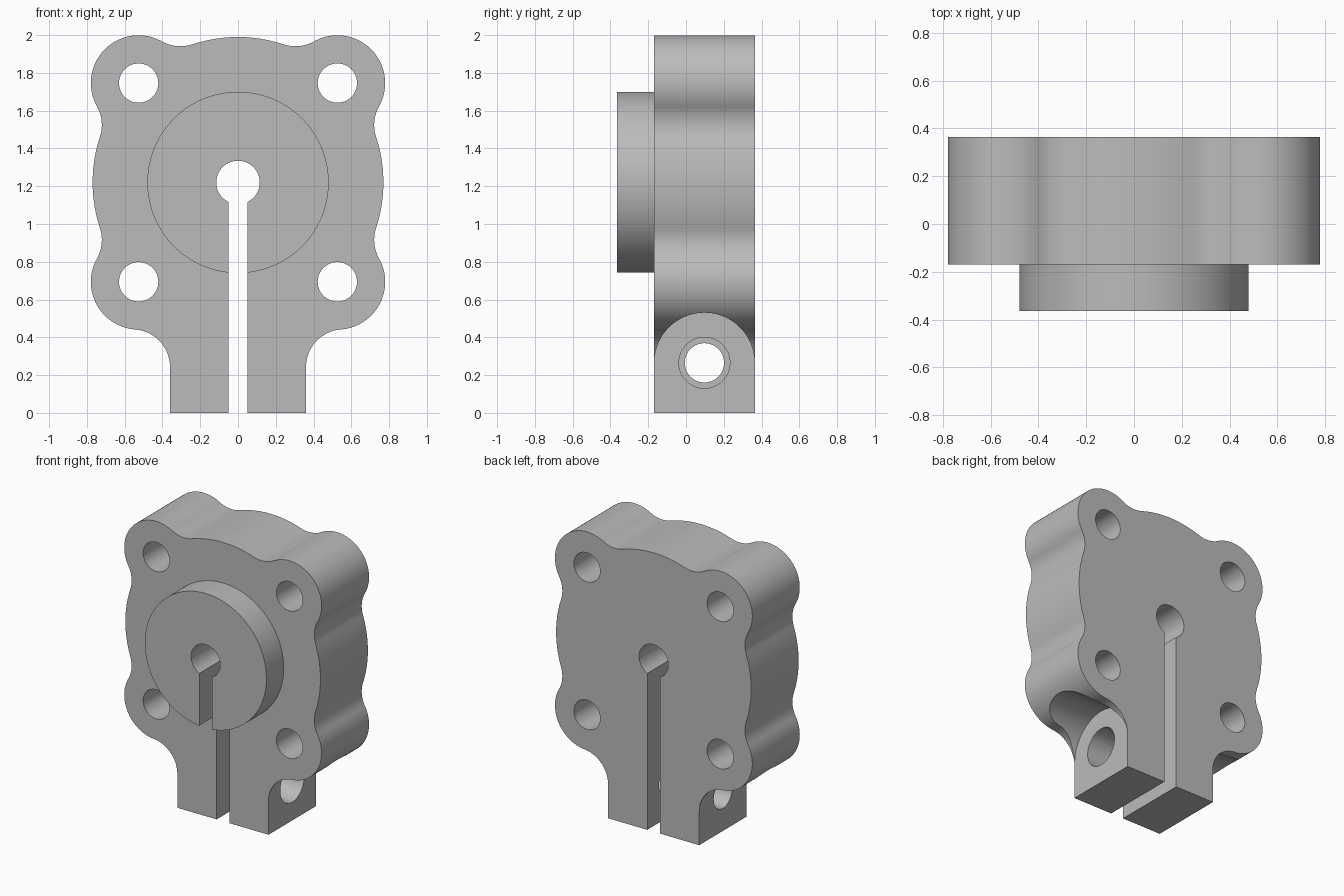
import bpy, bmesh, math
from mathutils import Vector, Matrix

cube = bpy.data.objects.get("Cube")
if cube:
    bpy.data.objects.remove(cube, do_unlink=True)

FRONT, BACK, BOSS_FRONT = -0.17, 0.365, -0.365
MID_Y = (FRONT + BACK) / 2
CENTRE = Vector((0, 1.22))
LOBE = 0.526          # bolt hole offset from the centre
LOBE_R, DISC_R, FILLET_R = 0.253, 0.77, 0.2
EAR_X, EAR_Z = 0.36, 0.265

metal = bpy.data.materials.new("light_grey_metal")
metal.use_nodes = True
GREY = (0.5, 0.5, 0.5, 1)
metal.diffuse_color = GREY
metal.node_tree.nodes["Principled BSDF"].inputs["Base Color"].default_value = GREY


def make_object(name, bm):
    bmesh.ops.recalc_face_normals(bm, faces=bm.faces)
    mesh = bpy.data.meshes.new(name)
    bm.to_mesh(mesh)
    bm.free()
    mesh.materials.append(metal)
    obj = bpy.data.objects.new(name, mesh)
    bpy.context.collection.objects.link(obj)
    return obj


def prism(name, outline, y0, y1):
    """Extrude an xz outline along y."""
    bm = bmesh.new()
    face = bm.faces.new([bm.verts.new((x, y0, z)) for x, z in outline])
    moved = bmesh.ops.extrude_face_region(bm, geom=[face])["geom"]
    bmesh.ops.translate(bm, vec=(0, y1 - y0, 0),
                        verts=[v for v in moved if isinstance(v, bmesh.types.BMVert)])
    return make_object(name, bm)


def cylinder(name, radius, start, end, sides=96):
    start, end = Vector(start), Vector(end)
    axis = end - start
    turn = axis.to_track_quat('Z', 'Y').to_matrix().to_4x4()
    bm = bmesh.new()
    bmesh.ops.create_cone(bm, cap_ends=True, segments=sides, radius1=radius,
                          radius2=radius, depth=axis.length,
                          matrix=Matrix.Translation((start + end) / 2) @ turn)
    return make_object(name, bm)


def combine(target, tool, operation):
    """Apply a boolean and discard the tool."""
    tool.hide_render = True
    mod = target.modifiers.new(tool.name, 'BOOLEAN')
    mod.operation, mod.solver, mod.object = operation, 'EXACT', tool
    bpy.context.view_layer.update()
    result = target.evaluated_get(bpy.context.evaluated_depsgraph_get())
    mesh = bpy.data.meshes.new_from_object(result)
    target.modifiers.clear()
    target.data = mesh
    bpy.data.objects.remove(tool, do_unlink=True)


def arc(centre, radius, start, end, convex):
    """Points from start to end, anticlockwise when convex."""
    a = math.atan2(start.y - centre.y, start.x - centre.x)
    b = math.atan2(end.y - centre.y, end.x - centre.x)
    sweep = (b - a) % math.tau if convex else -((a - b) % math.tau)
    steps = max(4, round(abs(sweep) * 18))
    return [centre + radius * Vector((math.cos(a + sweep * i / steps),
                                      math.sin(a + sweep * i / steps)))
            for i in range(steps + 1)]


# Centre of the fillet tangent to the main disc and a corner lobe
span = LOBE * math.sqrt(2)
far, near = DISC_R + FILLET_R, LOBE_R + FILLET_R
along = (far ** 2 - near ** 2 + span ** 2) / (2 * span)
across = math.sqrt(far ** 2 - along ** 2)
low, high = (along - across) / math.sqrt(2), (along + across) / math.sqrt(2)
foot_x = EAR_X + FILLET_R
foot_z = CENTRE.y - LOBE - math.sqrt(near ** 2 - (foot_x - LOBE) ** 2)

# Right half of the flange outline, as a chain of tangent circles
chain = [(Vector((foot_x, foot_z)), FILLET_R, False),
         (CENTRE + Vector((LOBE, -LOBE)), LOBE_R, True),
         (CENTRE + Vector((high, -low)), FILLET_R, False),
         (CENTRE, DISC_R, True),
         (CENTRE + Vector((high, low)), FILLET_R, False),
         (CENTRE + Vector((LOBE, LOBE)), LOBE_R, True),
         (CENTRE + Vector((low, high)), FILLET_R, False),
         (CENTRE, DISC_R, True)]
joints = [Vector((EAR_X, foot_z))]
for (c1, r1, _), (c2, r2, _) in zip(chain, chain[1:]):
    joints.append(c1 + (c2 - c1) * r1 / (r1 + r2))
joints.append(CENTRE + Vector((0, DISC_R)))
half = [Vector((EAR_X, 0)), joints[0]]
for (c, r, convex), p, q in zip(chain, joints, joints[1:]):
    half += arc(c, r, p, q, convex)[1:]
outline = half + [Vector((-p.x, p.y)) for p in reversed(half[:-1])]

# Flange with clamp ears, plus the round front boss
body = prism("clamp_flange", outline, FRONT, BACK)
boss = cylinder("boss", 0.48, (0, BOSS_FRONT, CENTRE.y), (0, 0, CENTRE.y), 128)
combine(body, boss, 'UNION')

# Four bolt holes and the central bore
for sx in (-1, 1):
    for sz in (-1, 1):
        x, z = sx * LOBE, CENTRE.y + sz * LOBE
        combine(body, cylinder("bolt_hole", 0.104, (x, -1, z), (x, 1, z), 64), 'DIFFERENCE')
combine(body, cylinder("bore", 0.115, (0, -1, CENTRE.y), (0, 1, CENTRE.y), 64), 'DIFFERENCE')

# Clamp slot from the bore down through the ears
slot = [(-0.05, -0.1), (0.05, -0.1), (0.05, CENTRE.y), (-0.05, CENTRE.y)]
combine(body, prism("slot", slot, -1, 1), 'DIFFERENCE')

# Screw seat pockets outside both ears, and the cross holes
for side, radius in ((1, 0.135), (-1, 0.104)):
    seat = cylinder("screw_seat", 0.2655, (side * EAR_X, MID_Y, EAR_Z), (side, MID_Y, EAR_Z))
    combine(body, seat, 'DIFFERENCE')
    hole = cylinder("screw_hole", radius, (0, MID_Y, EAR_Z), (side, MID_Y, EAR_Z), 64)
    combine(body, hole, 'DIFFERENCE')

# Smooth curved walls, sharp rims
bpy.ops.object.select_all(action='DESELECT')
body.select_set(True)
bpy.context.view_layer.objects.active = body
bpy.ops.object.shade_smooth_by_angle(angle=math.radians(25))
